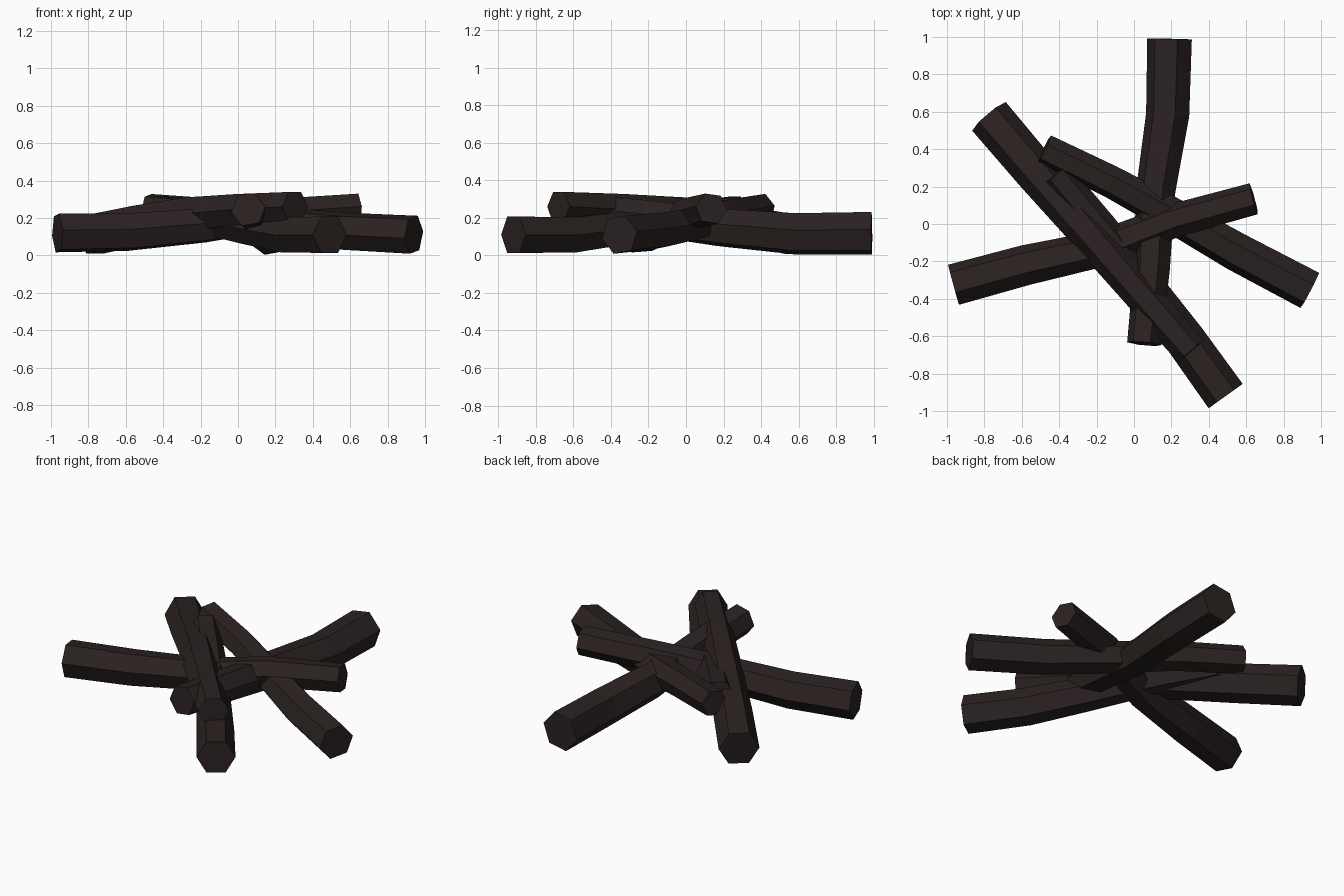
import bpy, bmesh, math
from mathutils import Vector

if "Cube" in bpy.data.objects:
    bpy.data.objects.remove(bpy.data.objects["Cube"], do_unlink=True)

# One charred wood colour for every log
bark = bpy.data.materials.new("charred_wood")
colour = (0.024, 0.016, 0.0155, 1.0)
bark.diffuse_color = colour
bark.use_nodes = True
shader = bark.node_tree.nodes["Principled BSDF"]
shader.inputs["Base Color"].default_value = colour
shader.inputs["Roughness"].default_value = 0.9

SIDES = 6
TAPER = (1.0, 0.97, 0.88, 0.81, 0.77)


def log(name, path, radius, roll=0):
    """Tapered six-sided log swept along a gently bent path."""
    points = [Vector(p) for p in path]
    bm = bmesh.new()
    rings = []
    for i, point in enumerate(points):
        ahead = points[min(i + 1, len(points) - 1)]
        behind = points[max(i - 1, 0)]
        along = (ahead - behind).normalized()
        side = along.cross(Vector((0, 0, 1))).normalized()
        up = side.cross(along)
        ring = []
        for k in range(SIDES):
            a = math.tau * k / SIDES + math.radians(roll)
            offset = side * math.cos(a) + up * math.sin(a)
            ring.append(bm.verts.new(point + offset * radius * TAPER[i]))
        rings.append(ring)
    for low, high in zip(rings, rings[1:]):
        for k in range(SIDES):
            n = (k + 1) % SIDES
            bm.faces.new((low[k], low[n], high[n], high[k]))
    bm.faces.new(rings[0])
    bm.faces.new(rings[-1])
    bmesh.ops.recalc_face_normals(bm, faces=bm.faces)
    mesh = bpy.data.meshes.new(name)
    bm.to_mesh(mesh)
    bm.free()
    mesh.materials.append(bark)
    obj = bpy.data.objects.new(name, mesh)
    bpy.context.collection.objects.link(obj)
    return obj


# Thick ends rest on the ground, thin ends lean over the middle of the pile
log("right_log", [(-0.965, -0.325, 0.12), (-0.58, -0.22, 0.125), (-0.17, -0.13, 0.16),
                  (0.22, 0.02, 0.22), (0.64, 0.135, 0.25)], 0.112, 8)
log("left_log", [(0.94, -0.355, 0.11), (0.55, -0.15, 0.13), (0.2, 0.05, 0.17),
                 (-0.12, 0.225, 0.22), (-0.48, 0.4, 0.25)], 0.108, 10)
log("back_log", [(0.19, 0.99, 0.118), (0.18, 0.585, 0.115), (0.115, 0.17, 0.15),
                 (0.095, -0.24, 0.205), (0.055, -0.64, 0.245)], 0.121, -10)
log("back_right_log", [(-0.775, 0.575, 0.11), (-0.52, 0.275, 0.165), (-0.24, -0.05, 0.22),
                       (0.03, -0.365, 0.245), (0.305, -0.68, 0.26)], 0.118)
log("front_left_log", [(0.49, -0.92, 0.11), (0.275, -0.62, 0.11), (0.05, -0.32, 0.15),
                       (-0.18, -0.02, 0.2), (-0.42, 0.27, 0.24)], 0.112)
